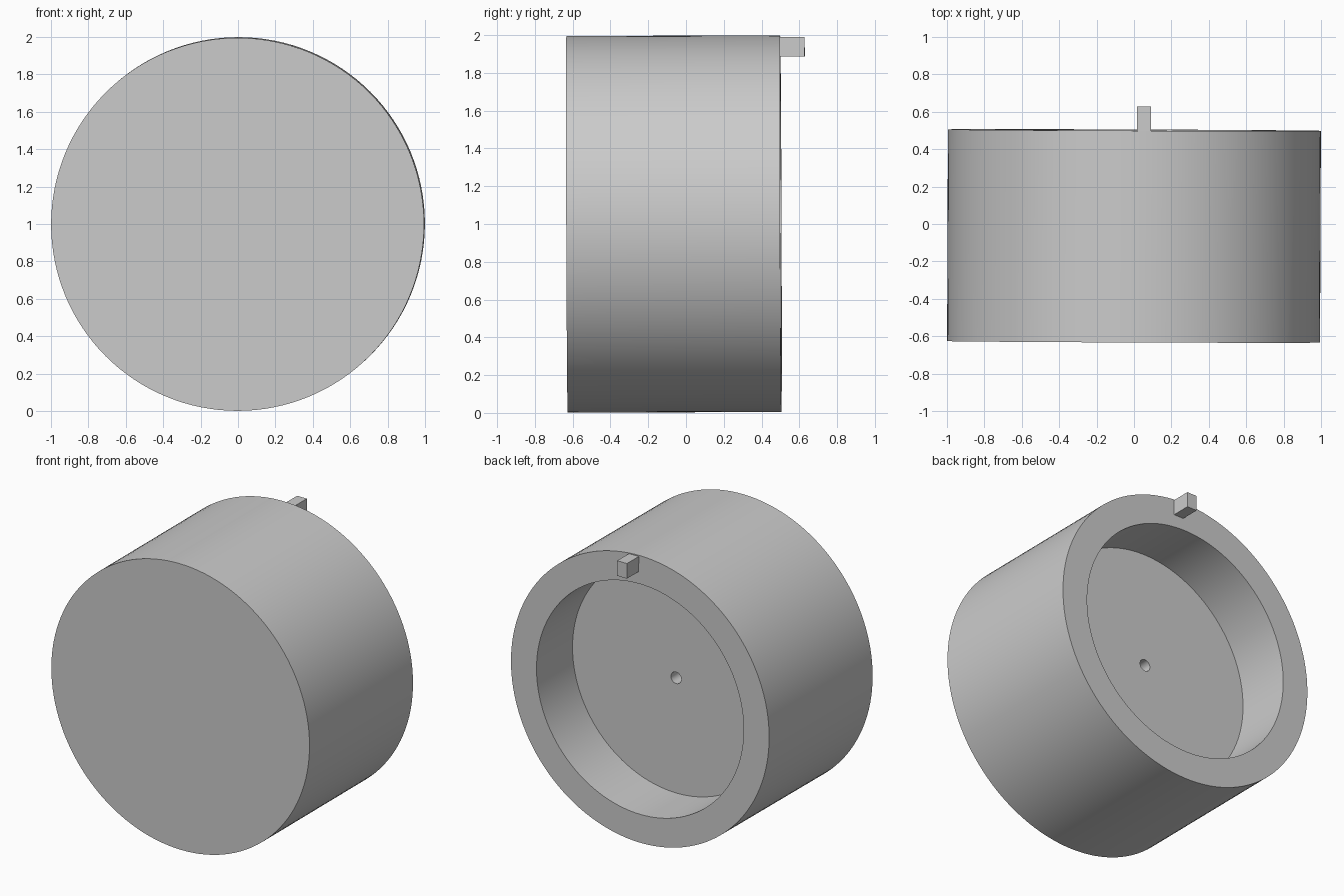
import bpy, bmesh, math
from mathutils import Vector, Matrix

if "Cube" in bpy.data.objects:
    bpy.data.objects.remove(bpy.data.objects["Cube"])

grey = bpy.data.materials.new("plain_grey")
grey.use_nodes = True
COLOR = (0.6, 0.6, 0.6, 1)
grey.diffuse_color = COLOR
grey.node_tree.nodes["Principled BSDF"].inputs["Base Color"].default_value = COLOR

# The whole model leans very slightly off its axis
CENTRE = Vector((0, -0.064, 1.0))
LEAN = Matrix.Rotation(-0.004, 4, 'Z') @ Matrix.Rotation(0.0035, 4, 'X')


def add_part(name, bm):
    bmesh.ops.recalc_face_normals(bm, faces=bm.faces)
    mesh = bpy.data.meshes.new(name)
    bm.to_mesh(mesh)
    bm.free()
    mesh.materials.append(grey)
    obj = bpy.data.objects.new(name, mesh)
    bpy.context.collection.objects.link(obj)
    obj.matrix_world = Matrix.Translation(CENTRE) @ LEAN
    return obj


# Cup body: turned profile (radius, y) with a recess and a small blind centre hole
RADIUS, HALF, FLOOR, HOLE, HOLE_END = 0.997, 0.566, 0.172, 0.04, -0.15
profile = [(0, -HALF), (RADIUS, -HALF), (RADIUS, HALF), (0.8, HALF),
           (0.8, FLOOR), (HOLE, FLOOR), (HOLE, HOLE_END), (0, HOLE_END)]
bm = bmesh.new()
verts = [bm.verts.new((r, y, 0)) for r, y in profile]
edges = [bm.edges.new(pair) for pair in zip(verts, verts[1:])]
bmesh.ops.spin(bm, geom=verts + edges, cent=(0, 0, 0), axis=(0, 1, 0),
               angle=math.tau, steps=128, use_duplicate=False)
bmesh.ops.remove_doubles(bm, verts=bm.verts, dist=0.0002)
body = add_part("cup_body", bm)

# Small locating peg on the rear rim
bm = bmesh.new()
bmesh.ops.create_cube(bm, size=1)
bmesh.ops.scale(bm, vec=(0.075, 0.134, 0.105), verts=bm.verts)
bmesh.ops.translate(bm, vec=(0.05, HALF + 0.063, 0.936), verts=bm.verts)
add_part("rim_peg", bm)

# Smooth the round walls while keeping the rims sharp
bpy.ops.object.select_all(action='DESELECT')
body.select_set(True)
bpy.context.view_layer.objects.active = body
bpy.ops.object.shade_smooth_by_angle(angle=math.radians(30))
